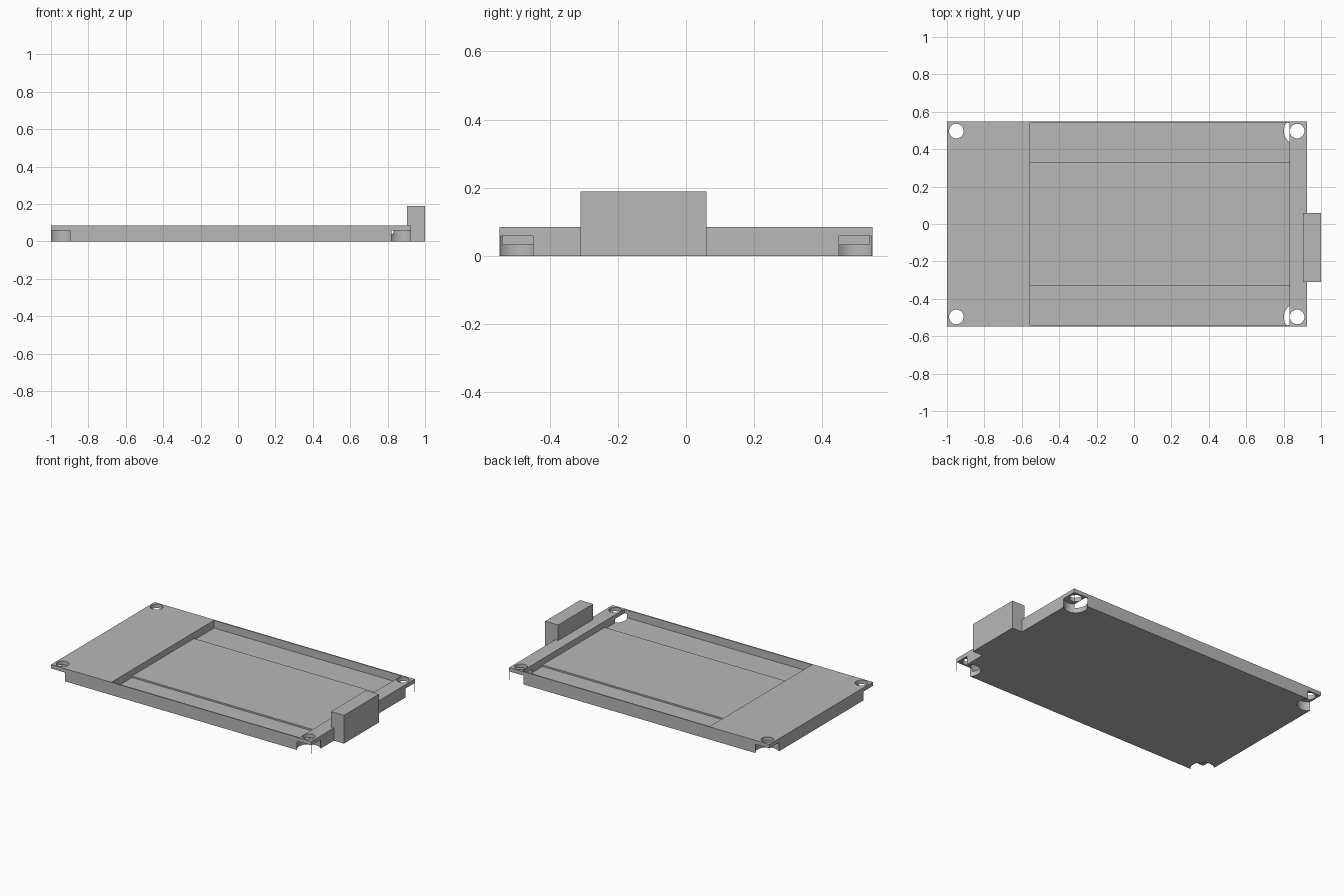
import bpy
import bmesh
from mathutils import Matrix, Vector

if "Cube" in bpy.data.objects:
    bpy.data.objects.remove(bpy.data.objects["Cube"], do_unlink=True)

# Single grey material
grey = bpy.data.materials.new("light_grey")
grey.use_nodes = True
colour = (0.48, 0.48, 0.48, 1)
grey.diffuse_color = colour
grey.node_tree.nodes["Principled BSDF"].inputs["Base Color"].default_value = colour


def add_object(name, bm):
    bmesh.ops.recalc_face_normals(bm, faces=bm.faces)
    mesh = bpy.data.meshes.new(name)
    bm.to_mesh(mesh)
    bm.free()
    mesh.materials.append(grey)
    obj = bpy.data.objects.new(name, mesh)
    bpy.context.collection.objects.link(obj)
    return obj


def box(name, low, high):
    low, high = Vector(low), Vector(high)
    bm = bmesh.new()
    place = Matrix.Translation((low + high) / 2) @ Matrix.Diagonal((high - low).to_4d())
    bmesh.ops.create_cube(bm, size=1, matrix=place)
    return add_object(name, bm)


def cylinder(name, x, y, radius, z_low, z_high):
    bm = bmesh.new()
    bmesh.ops.create_cone(bm, cap_ends=True, segments=64, radius1=radius, radius2=radius,
                          depth=z_high - z_low,
                          matrix=Matrix.Translation((x, y, (z_low + z_high) / 2)))
    return add_object(name, bm)


def extrude_along_x(name, profile, x_low, x_high):
    bm = bmesh.new()
    face = bm.faces.new([bm.verts.new((x_low, y, z)) for y, z in profile])
    made = bmesh.ops.extrude_face_region(bm, geom=[face])
    moved = [v for v in made["geom"] if isinstance(v, bmesh.types.BMVert)]
    bmesh.ops.translate(bm, verts=moved, vec=(x_high - x_low, 0, 0))
    return add_object(name, bm)


# Mounting plate
plate = box("plate", (-1, -0.547, 0), (0.926, 0.547, 0.085))

# Stepped tray: shallow in the middle, deeper along both long sides
half_profile = [(0.539, 0.15), (0.539, 0.0335), (0.329, 0.0335), (0.329, 0.044)]
profile = half_profile + [(-y, z) for y, z in reversed(half_profile)]
cutters = [extrude_along_x("tray_cutter", profile, -0.555, 0.832)]

# Screw holes, with a round clearance under each corner
for x in (-0.95, 0.8725):
    for y in (-0.497, 0.497):
        cutters.append(cylinder("clearance_cutter", x, y, 0.0715, -0.1, 0.059))
        cutters.append(cylinder("hole_cutter", x, y, 0.039, -0.05, 0.2))

for cutter in cutters:
    cutter.hide_render = True
    mod = plate.modifiers.new("cut", 'BOOLEAN')
    mod.operation = 'DIFFERENCE'
    mod.solver = 'EXACT'
    mod.object = cutter

# Bake the cuts and discard the cutters
bpy.context.view_layer.update()
graph = bpy.context.evaluated_depsgraph_get()
cut_mesh = bpy.data.meshes.new_from_object(plate.evaluated_get(graph))
plate.modifiers.clear()
plate.data = cut_mesh
for cutter in cutters:
    bpy.data.objects.remove(cutter, do_unlink=True)

# Smooth hole walls, sharp edges
bpy.context.view_layer.objects.active = plate
plate.select_set(True)
bpy.ops.object.shade_smooth_by_angle()

# Connector block on the end
box("connector_block", (0.904, -0.309, 0), (1, 0.06, 0.189))
